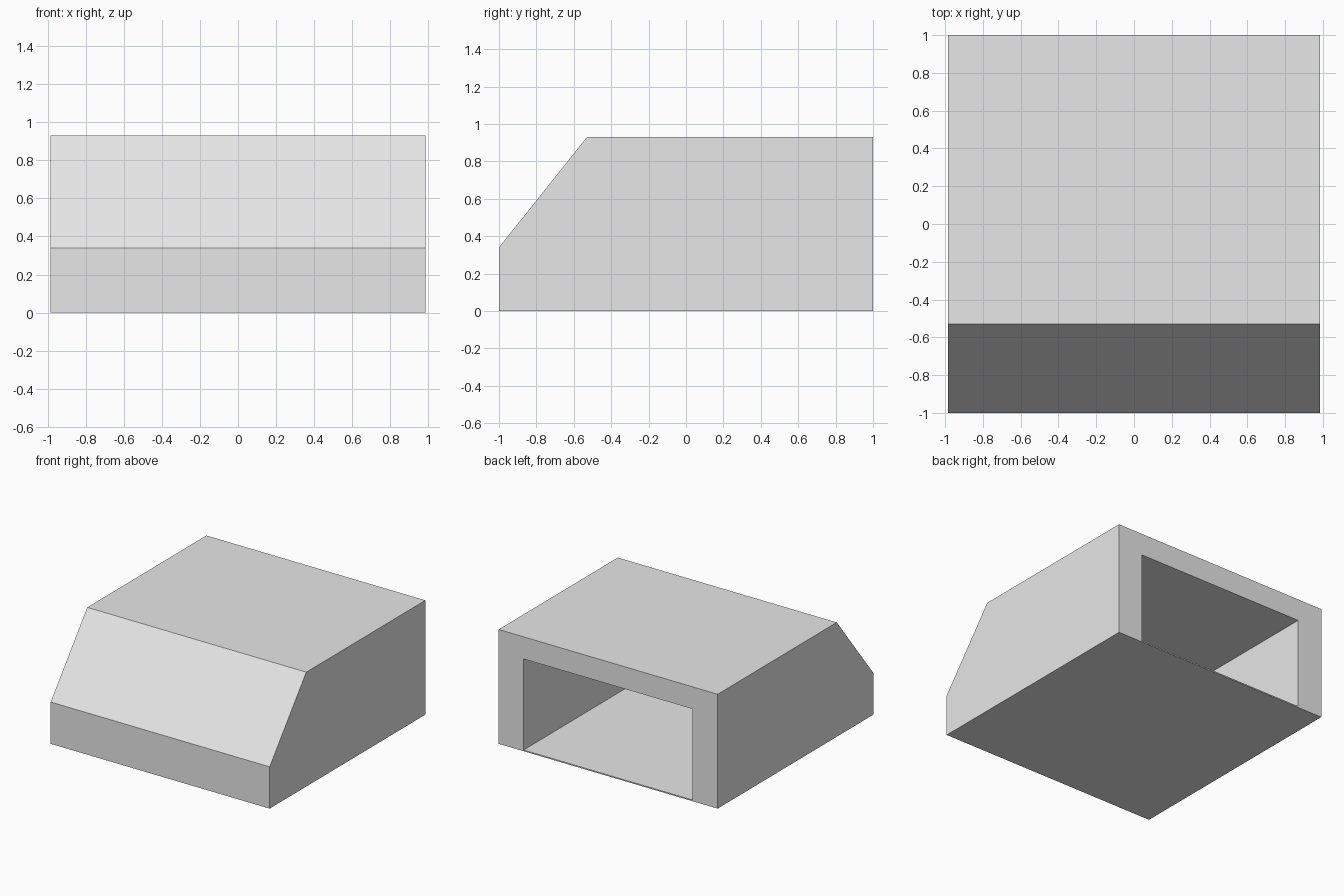
import bpy
import bmesh

cube = bpy.data.objects.get("Cube")
if cube:
    bpy.data.objects.remove(cube, do_unlink=True)

grey = bpy.data.materials.new("light grey")
grey.use_nodes = True
colour = (0.8, 0.8, 0.8, 1)
grey.diffuse_color = colour
grey.node_tree.nodes["Principled BSDF"].inputs["Base Color"].default_value = colour


def extrude_profile(name, profile, half_width):
    """Sweep a (y, z) side profile across x into a closed solid."""
    bm = bmesh.new()
    face = bm.faces.new([bm.verts.new((-half_width, y, z)) for y, z in profile])
    swept = bmesh.ops.extrude_face_region(bm, geom=[face])["geom"]
    verts = [v for v in swept if isinstance(v, bmesh.types.BMVert)]
    bmesh.ops.translate(bm, verts=verts, vec=(2 * half_width, 0, 0))
    bmesh.ops.recalc_face_normals(bm, faces=bm.faces)
    mesh = bpy.data.meshes.new(name)
    bm.to_mesh(mesh)
    bm.free()
    mesh.materials.append(grey)
    obj = bpy.data.objects.new(name, mesh)
    bpy.context.collection.objects.link(obj)
    return obj


# Housing with a sloped front
housing = extrude_profile(
    "housing", [(-1, 0), (1, 0), (1, 0.93), (-0.53, 0.93), (-1, 0.34)], 0.985)

# Deep rectangular opening cut in from the back, leaving a thin floor
cutter = extrude_profile(
    "opening_cutter", [(-0.5, 0.01), (1.1, 0.01), (1.1, 0.75), (-0.5, 0.75)], 0.76)
cutter.hide_render = True
cutter.hide_viewport = True
cutter.display_type = 'WIRE'

cut = housing.modifiers.new("opening", 'BOOLEAN')
cut.operation = 'DIFFERENCE'
cut.solver = 'EXACT'
cut.object = cutter
